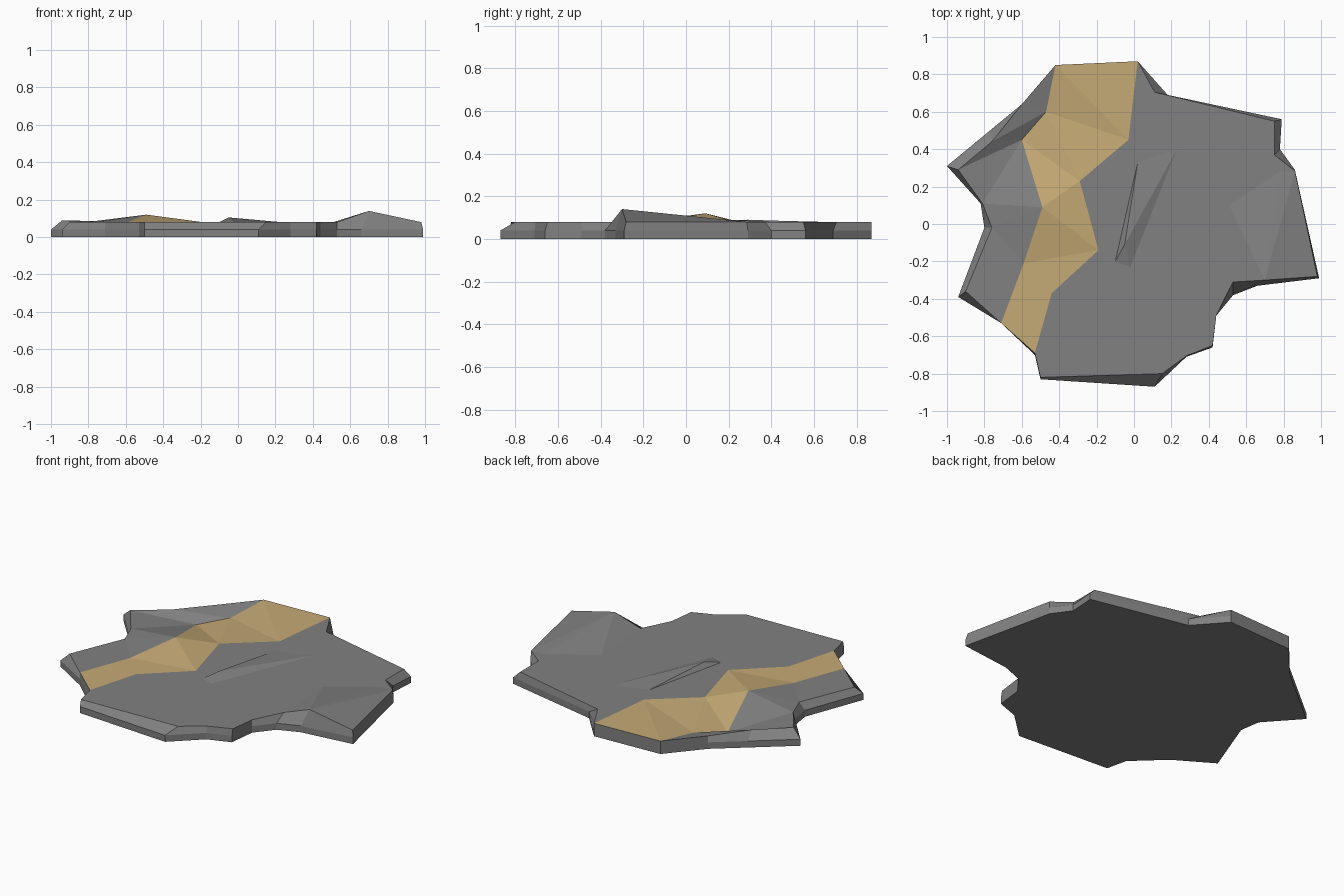
import bpy, bmesh
from mathutils import Vector
from mathutils.geometry import delaunay_2d_cdt, intersect_point_quad_2d

if "Cube" in bpy.data.objects:
    bpy.data.objects.remove(bpy.data.objects["Cube"])

MID, TOP = 0.04, 0.08


def material(name, rgb):
    m = bpy.data.materials.new(name)
    m.diffuse_color = (*rgb, 1)
    m.use_nodes = True
    m.node_tree.nodes["Principled BSDF"].inputs["Base Color"].default_value = m.diffuse_color
    return m


# Outer outline of the slab, counter-clockwise
outer = [(.99, -.29), (.86, .29), (.78, .40), (.79, .56), (.18, .69), (.02, .87),
         (-.42, .85), (-.60, .64), (-.77, .50), (-1.0, .31), (-.82, .11), (-.80, -.02),
         (-.94, -.39), (-.71, -.53), (-.53, -.70), (-.50, -.83), (.11, -.87),
         (.28, -.71), (.42, -.66), (.44, -.49), (.53, -.38), (.66, -.33)]
# Upper rim, one point for each outline point, with the odd height
rim = [(.98, -.28), (.86, .285), (.75, .37), (.75, .55), (.11, .705), (.02, .87),
       (-.42, .85), (-.60, .64), (-.76, .44, .085), (-.94, .29, .09), (-.81, .11),
       (-.76, -.02), (-.90, -.36), (-.71, -.53), (-.53, -.69), (-.50, -.82),
       (.15, -.80), (.28, -.705), (.42, -.65), (.44, -.49), (.53, -.31), (.70, -.30, .14)]
# Sandy path: left and right borders, paired
path_left = [(-.42, .85), (-.47, .60, .05), (-.60, .45, .03), (-.49, .09, .12),
             (-.59, -.21), (-.71, -.53)]
path_right = [(.02, .87), (-.03, .45), (-.29, .23), (-.19, -.14), (-.44, -.37), (-.53, -.69)]
# Small ridge in the middle and foot of the corner peak
ridge_foot = [(-.02, -.23), (.23, .40), (.02, .33), (-.10, -.20)]
ridge_top = (-.05, -.11, .105)
peak_foot = [(.53, -.31), (.51, .10), (.78, .28), (.86, .285)]

points, index, edges = [], {}, []


def pid(p):
    if p[:2] not in index:
        index[p[:2]] = len(points)
        points.append(Vector((p[0], p[1], p[2] if len(p) > 2 else TOP)))
    return index[p[:2]]


def crease(chain, closed=False):
    ids = [pid(p) for p in chain]
    edges.extend(zip(ids, ids[1:]))
    if closed:
        edges.append((ids[-1], ids[0]))


crease(rim, True)
crease(path_left)
crease(path_right)
for l, r in zip(path_left, path_right):
    crease([l, r])
crease(ridge_foot, True)
for p in ridge_foot:
    crease([p, ridge_top])
crease(peak_foot)
crease([rim[21], rim[1]])
crease([rim[9], path_left[2]])
crease([rim[8], path_left[1]])
crease([rim[10], path_left[3]])
crease([rim[11], path_left[4]])
edges = list({tuple(sorted(e)) for e in edges})

# Triangulate the faceted top between the creases
vs, _, tris, origin, _, _ = delaunay_2d_cdt([p.xy for p in points], edges, [], 1, 1e-5)
bm = bmesh.new()
top = [bm.verts.new((v.x, v.y, points[o[0]].z if o else TOP)) for v, o in zip(vs, origin)]
find = {o: top[i] for i, os in enumerate(origin) for o in os}


def in_path(c):
    quads = zip(path_left, path_right, path_right[1:], path_left[1:])
    return any(intersect_point_quad_2d(c, *[Vector(p[:2]) for p in q]) for q in quads)


for t in tris:
    f = bm.faces.new([top[i] for i in t])
    f.material_index = 1 if in_path(f.calc_center_median().xy) else 0

# Vertical lower wall, sloping upper wall and flat underside
low = [bm.verts.new((x, y, 0)) for x, y in outer]
mid = [bm.verts.new((x, y, MID)) for x, y in outer]
high = [find[pid(p)] for p in rim]
n = len(outer)
for a, b in ((low, mid), (mid, high)):
    for i in range(n):
        j = (i + 1) % n
        bm.faces.new((a[i], a[j], b[j], b[i]))
bm.faces.new(low[::-1])
bmesh.ops.recalc_face_normals(bm, faces=bm.faces)

mesh = bpy.data.meshes.new("ground_slab")
bm.to_mesh(mesh)
bm.free()
mesh.materials.append(material("stone grey", (.22, .22, .22)))
mesh.materials.append(material("sand", (.56, .40, .18)))
slab = bpy.data.objects.new("ground_slab", mesh)
bpy.context.collection.objects.link(slab)
